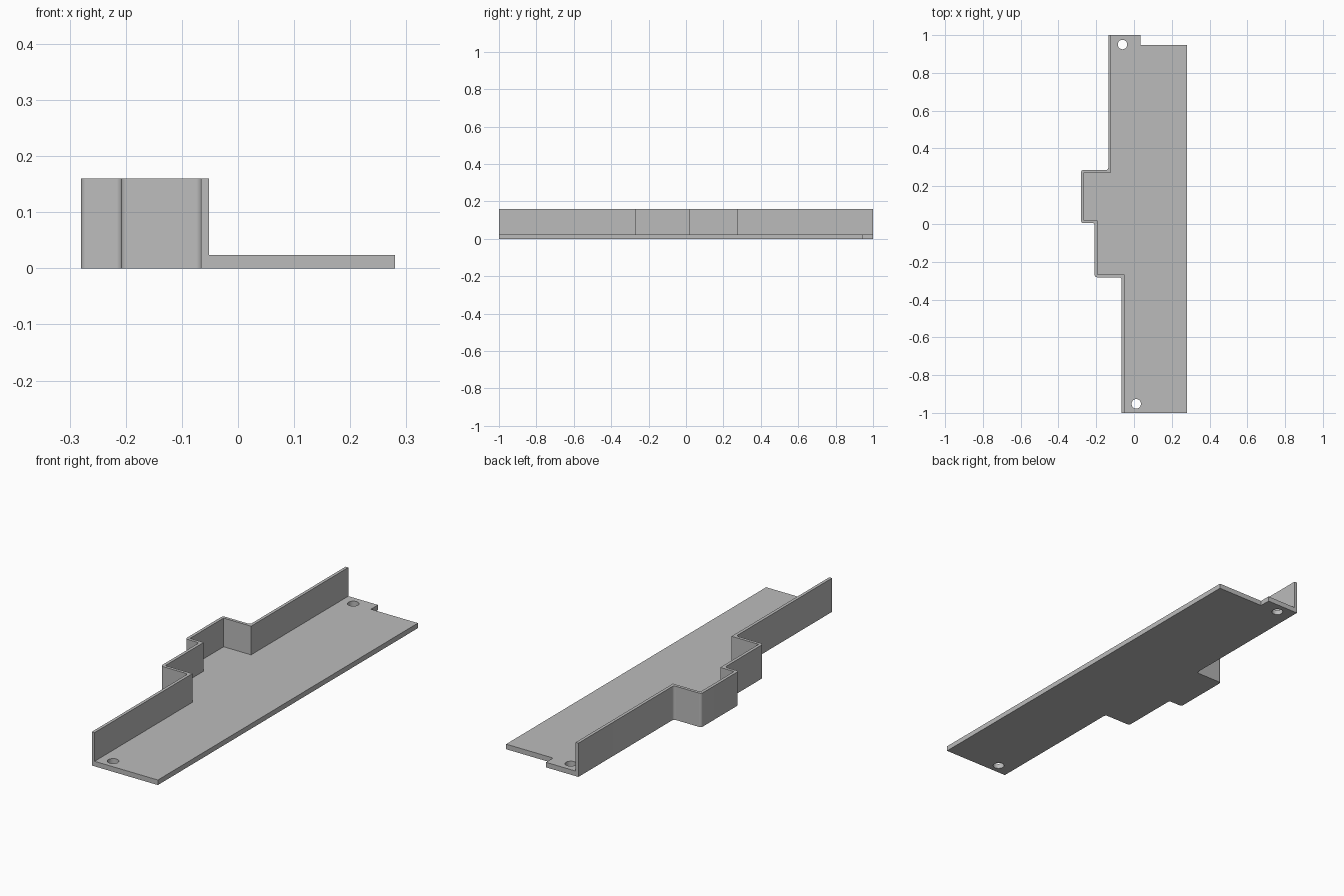
import bpy, bmesh, math
from mathutils import Vector

cube = bpy.data.objects.get("Cube")
if cube:
    bpy.data.objects.remove(cube, do_unlink=True)

PLATE_H, WALL_H, WALL_T, FILLET = 0.024, 0.16, 0.0145, 0.012

grey = bpy.data.materials.new("plain grey")
grey.use_nodes = True
colour = (0.5, 0.5, 0.5, 1)
grey.diffuse_color = colour
grey.node_tree.nodes["Principled BSDF"].inputs["Base Color"].default_value = colour


def rounded(path, radius, steps=6):
    """Round every inner corner of an open right-angled path."""
    out = [Vector(path[0])]
    for a, b, c in zip(path, path[1:], path[2:]):
        a, b, c = Vector(a), Vector(b), Vector(c)
        u, v = (a - b).normalized(), (c - b).normalized()
        centre = b + (u + v) * radius
        for i in range(steps + 1):
            t = math.pi / 2 * i / steps
            out.append(centre - (v * math.cos(t) + u * math.sin(t)) * radius)
    return out + [Vector(path[-1])]


def circle(x, y, r, n=32):
    return [(x + r * math.cos(math.tau * i / n), y + r * math.sin(math.tau * i / n))
            for i in range(n)]


def prism(name, loops, z0, z1):
    """Extrude closed loops; loops inside the first become holes."""
    curve = bpy.data.curves.new(name, 'CURVE')
    curve.dimensions, curve.fill_mode = '2D', 'BOTH'
    curve.extrude = (z1 - z0) / 2
    for loop in loops:
        spline = curve.splines.new('POLY')
        spline.points.add(len(loop) - 1)
        for p, co in zip(spline.points, loop):
            p.co = (co[0], co[1], 0, 1)
        spline.use_cyclic_u = True
    ob = bpy.data.objects.new(name, curve)
    bpy.context.collection.objects.link(ob)
    bpy.ops.object.select_all(action='DESELECT')
    ob.select_set(True)
    bpy.context.view_layer.objects.active = ob
    bpy.ops.object.convert(target='MESH')
    ob = bpy.context.object
    ob.name = name
    bm = bmesh.new()
    bm.from_mesh(ob.data)
    bmesh.ops.remove_doubles(bm, verts=bm.verts, dist=1e-5)
    bmesh.ops.translate(bm, verts=bm.verts, vec=(0, 0, (z0 + z1) / 2))
    bmesh.ops.recalc_face_normals(bm, faces=bm.faces)
    bm.to_mesh(ob.data)
    bm.free()
    ob.data.materials.clear()
    ob.data.materials.append(grey)
    bpy.ops.object.shade_smooth_by_angle(angle=math.radians(30))
    return ob


# Stepped side edge, from front to back
edge = [(-0.066, -1), (-0.066, -0.282), (-0.208, -0.282), (-0.208, 0.005),
        (-0.28, 0.005), (-0.28, 0.286), (-0.136, 0.286), (-0.136, 1)]
outer = rounded(edge, FILLET)

# Inner wall face: shift each corner towards the plate
shifts = [(1, 0), (1, 1), (1, 1), (1, 1), (1, 1), (1, -1), (1, -1), (1, 0)]
inner = [(x + sx * WALL_T, y + sy * WALL_T) for (x, y), (sx, sy) in zip(edge, shifts)]

# Base plate with a notched back corner and two screw holes
plate = outer + [(0.034, 1), (0.034, 0.947), (0.28, 0.947), (0.28, -1)]
prism("base_plate", [plate, circle(-0.061, 0.95, 0.025), circle(0.012, -0.952, 0.025)],
      0, PLATE_H)

# Upright stepped wall
prism("side_wall", [outer + inner[::-1]], PLATE_H, WALL_H)
